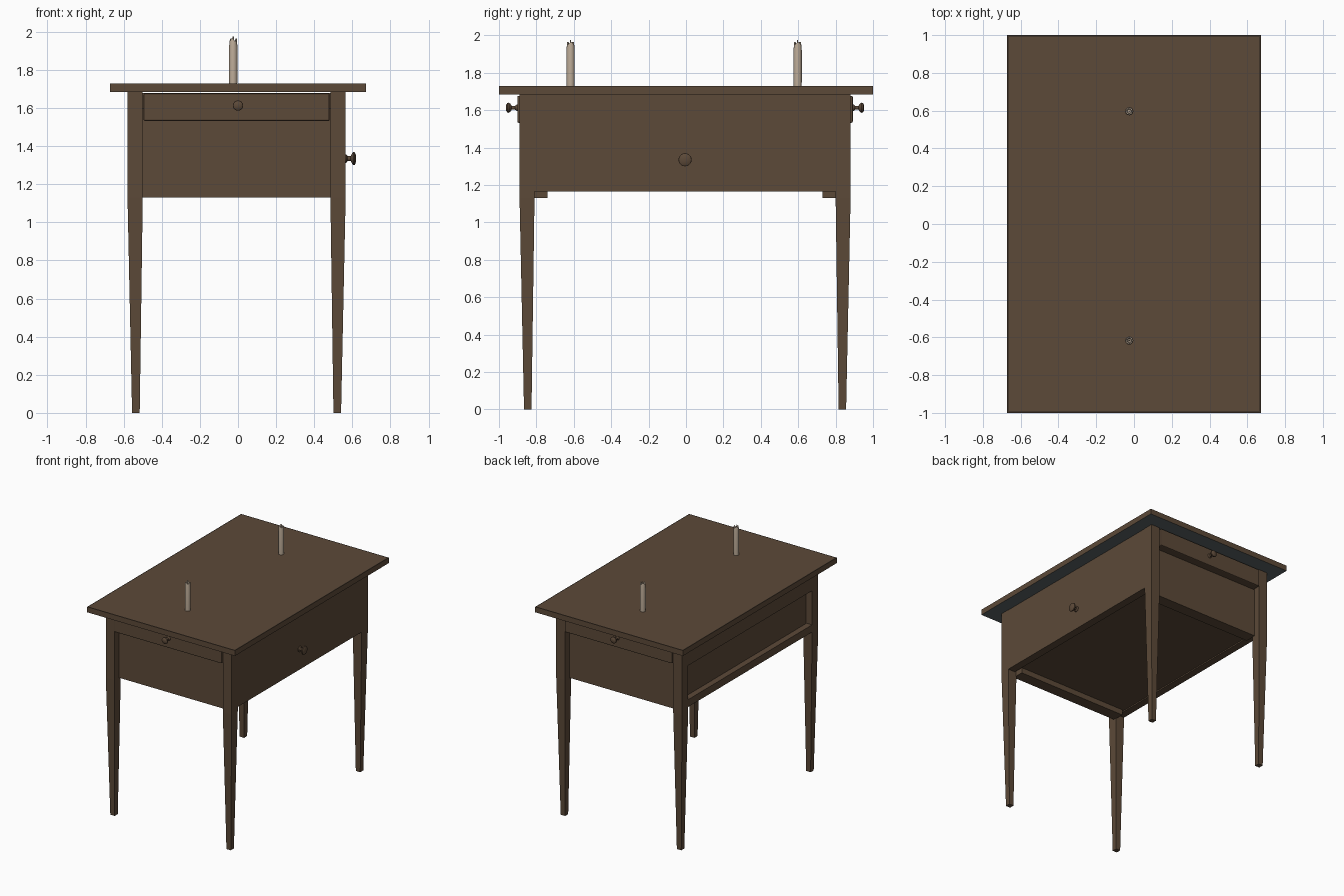
import bpy, bmesh, math
from mathutils import Matrix, Vector

if "Cube" in bpy.data.objects:
    bpy.data.objects.remove(bpy.data.objects["Cube"])


def material(name, rgb):
    m = bpy.data.materials.new(name)
    m.diffuse_color = (*rgb, 1)
    m.use_nodes = True
    m.node_tree.nodes["Principled BSDF"].inputs["Base Color"].default_value = m.diffuse_color
    return m


WOOD = material("brown wood", (0.107, 0.067, 0.040))
EDGE = material("dark brown edge", (0.050, 0.033, 0.022))
UNDER = material("grey underside", (0.105, 0.125, 0.130))
WAX = material("beige wax", (0.52, 0.42, 0.32))


def finish(name, bm, *mats):
    bmesh.ops.recalc_face_normals(bm, faces=bm.faces)
    me = bpy.data.meshes.new(name)
    bm.to_mesh(me)
    bm.free()
    for m in mats:
        me.materials.append(m)
    ob = bpy.data.objects.new(name, me)
    bpy.context.collection.objects.link(ob)
    return ob


def box_bm(x, y, z):
    bm = bmesh.new()
    bmesh.ops.create_cube(bm, size=1)
    for v in bm.verts:
        v.co = Vector([(a + b) / 2 + c * (b - a) for (a, b), c in zip((x, y, z), v.co)])
    return bm


def box(name, x, y, z, bevel=0):
    ob = finish(name, box_bm(x, y, z), WOOD)
    if bevel:
        mod = ob.modifiers.new("soft edge", 'BEVEL')
        mod.width, mod.segments = bevel, 2
    return ob


def lathe(name, profile, sides, mat, place):
    """Spin a (radius, height) profile about z, then place it."""
    bm = bmesh.new()
    rings = [[bm.verts.new((r * math.cos(t * math.tau / sides),
                            r * math.sin(t * math.tau / sides), h))
              for t in range(sides)] for r, h in profile]
    for a, b in zip(rings, rings[1:]):
        for i in range(sides):
            j = (i + 1) % sides
            bm.faces.new((a[i], a[j], b[j], b[i]))
    bm.faces.new(rings[0][::-1])
    bm.faces.new(rings[-1])
    bm.transform(place)
    ob = finish(name, bm, mat)
    bpy.context.view_layer.objects.active = ob
    ob.select_set(True)
    bpy.ops.object.shade_smooth_by_angle(angle=math.radians(40))
    ob.select_set(False)
    return ob


# Table top: dark inset border above, grey underside
bm = box_bm((-0.672, 0.672), (-1, 1), (1.685, 1.73))
bm.normal_update()
top = [f for f in bm.faces if f.normal.z > 0.9]
for f in bm.faces:
    if f.normal.z < -0.9:
        f.material_index = 2
rim = bmesh.ops.inset_region(bm, faces=top, thickness=0.013)
for f in rim["faces"]:
    f.material_index = 1
finish("table_top", bm, WOOD, EDGE, UNDER)

# Tapered legs
LEG_X, LEG_Y = (-0.54, 0.525), (-0.85, 0.84)
for i, cx in enumerate(LEG_X):
    for j, cy in enumerate(LEG_Y):
        bm = bmesh.new()
        rings = []
        for z, h, k in ((0, 0.02, 0.004), (1.13, 0.04, 0), (1.685, 0.04, 0)):
            ox, oy = cx - math.copysign(k, cx), cy - math.copysign(k, cy)
            rings.append([bm.verts.new((ox + sx * h, oy + sy * h, z))
                          for sx, sy in ((-1, -1), (1, -1), (1, 1), (-1, 1))])
        for a, b in zip(rings, rings[1:]):
            for n in range(4):
                m = (n + 1) % 4
                bm.faces.new((a[n], a[m], b[m], b[n]))
        bm.faces.new(rings[0][::-1])
        bm.faces.new(rings[-1])
        finish(("front", "back")[j] + ("_left", "_right")[i] + "_leg", bm, WOOD)

# Case between the legs: recessed core, flush right face, framed left side
box("case_core", (-0.53, 0.52), (-0.80, 0.79), (1.175, 1.68))
box("right_drawer_face", (0.50, 0.565), (-0.815, 0.805), (1.165, 1.683))
box("left_top_rail", (-0.58, -0.52), (-0.815, 0.805), (1.505, 1.685))
box("left_bottom_rail", (-0.58, -0.52), (-0.815, 0.805), (1.165, 1.225))

# Ends: recessed panel, small drawer and knob
KNOB = [(0.019, -0.01), (0.017, 0.006), (0.010, 0.014), (0.010, 0.032),
        (0.022, 0.040), (0.027, 0.047), (0.026, 0.055), (0.017, 0.061), (0.005, 0.063)]
for name, s, c in (("front", -1, -0.005), ("back", 1, -0.005)):
    def span(a, b):
        return tuple(sorted((c + s * a, c + s * b)))
    box(name + "_panel", (-0.505, 0.49), span(0.735, 0.83), (1.13, 1.60))
    box(name + "_small_drawer", (-0.496, 0.481), span(0.80, 0.897), (1.532, 1.677), 0.008)
    lathe(name + "_knob", KNOB, 16, WOOD,
          Matrix.Translation((0, c + s * 0.895, 1.613))
          @ Matrix.Rotation(-s * math.pi / 2, 4, 'X'))

# Larger knob on the right drawer
lathe("right_knob", [(r * 1.3, h * 0.9) for r, h in KNOB], 20, WOOD,
      Matrix.Translation((0.563, -0.005, 1.335)) @ Matrix.Rotation(math.pi / 2, 4, 'Y'))

# Candles with a hollow, uneven burnt rim and a wick
for name, y in (("front", -0.617), ("back", 0.597)):
    candle = lathe(name + "_candle",
                   [(0.021, 0), (0.022, 0.02), (0.022, 0.19), (0.019, 0.228),
                    (0.013, 0.228), (0.009, 0.205)], 12, WAX,
                   Matrix.Translation((-0.025, y, 1.73)))
    for v in candle.data.vertices:
        if v.co.z > 1.95:
            a = math.atan2(v.co.y - y, v.co.x + 0.025)
            v.co.z += 0.009 * math.sin(3 * a + 1)
    lathe(name + "_wick", [(0.004, 0), (0.003, 0.045)], 6, WAX,
          Matrix.Translation((-0.025, y, 1.93)))
